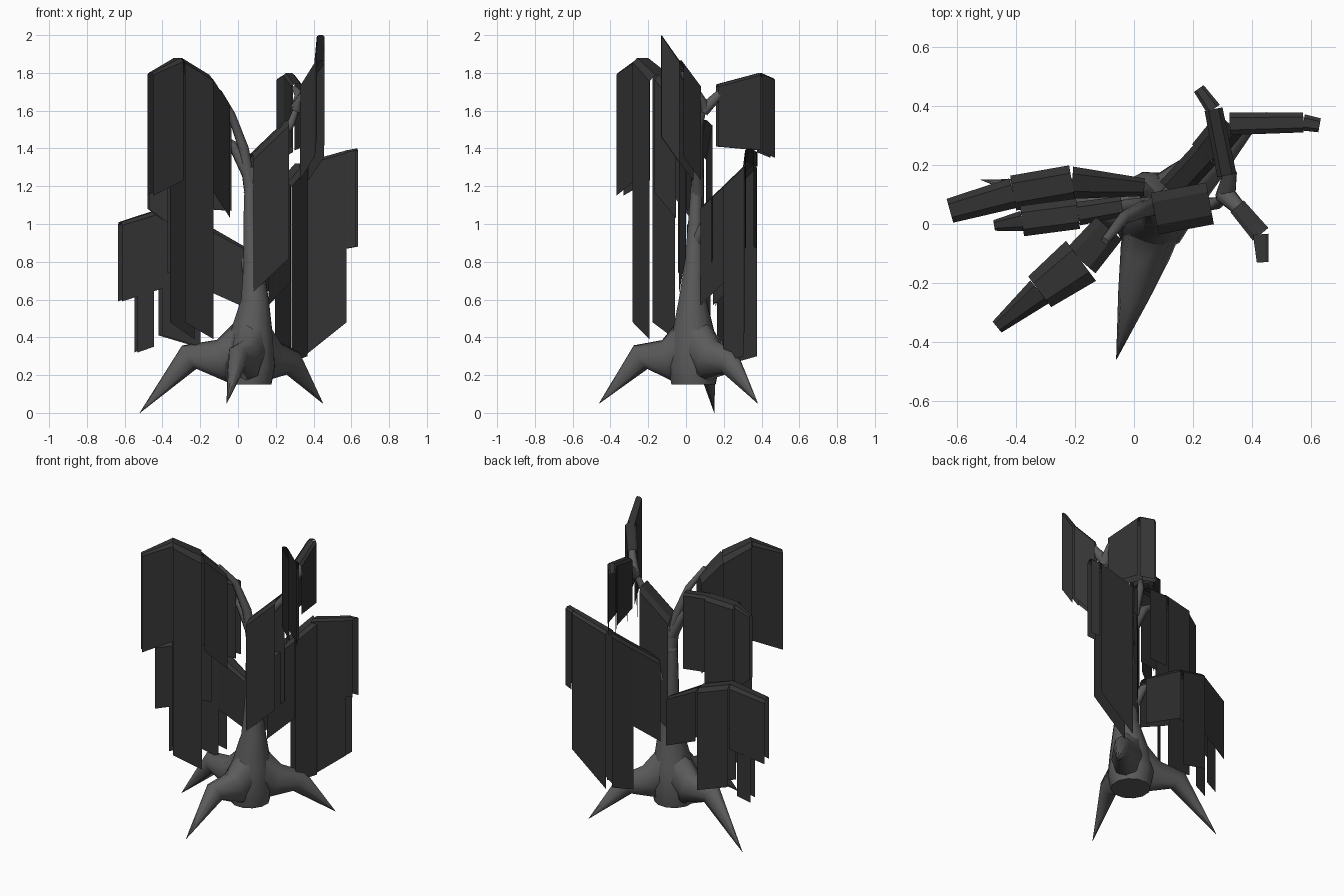
import bpy, bmesh, math
from mathutils import Vector

cube = bpy.data.objects.get("Cube")
if cube:
    bpy.data.objects.remove(cube)


def material(name, value):
    mat = bpy.data.materials.new(name)
    mat.use_nodes = True
    colour = (value, value, value, 1)
    mat.diffuse_color = colour
    mat.node_tree.nodes["Principled BSDF"].inputs["Base Color"].default_value = colour
    return mat


bark = material("grey bark", .105)
leaf = material("dark foliage", .034)


def finish(name, bm, mat, angle):
    bmesh.ops.recalc_face_normals(bm, faces=bm.faces)
    mesh = bpy.data.meshes.new(name)
    bm.to_mesh(mesh)
    bm.free()
    mesh.materials.append(mat)
    obj = bpy.data.objects.new(name, mesh)
    bpy.context.collection.objects.link(obj)
    bpy.ops.object.select_all(action='DESELECT')
    obj.select_set(True)
    bpy.context.view_layer.objects.active = obj
    bpy.ops.object.shade_smooth_by_angle(angle=math.radians(angle))


def tube(name, points, radii, sides=8, up=(.3, .95, .05), narrow=1):
    """Tube through the points, one radius for each; narrow squeezes it sideways of up."""
    bm = bmesh.new()
    points = [Vector(p) for p in points]
    last = len(points) - 1
    rings = []
    for i, (point, radius) in enumerate(zip(points, radii)):
        along = (points[min(i + 1, last)] - points[max(i - 1, 0)]).normalized()
        u = along.cross(Vector(up)).normalized()
        v = along.cross(u)
        angles = [math.tau * k / sides for k in range(sides)]
        rings.append([bm.verts.new(point + radius * (narrow * math.cos(a) * u + math.sin(a) * v))
                      for a in angles])
    for low, high in zip(rings, rings[1:]):
        for k in range(sides):
            n = (k + 1) % sides
            bm.faces.new((low[k], low[n], high[n], high[k]))
    bm.faces.new(rings[0])
    bm.faces.new(rings[-1])
    finish(name, bm, bark, 60)


def root(name, tip, knee_height):
    """Root that leaves the trunk, bends at a knee and sinks to a sharp tip."""
    base, tip = Vector((.075, .04, .38)), Vector(tip)
    shoulder, knee = base.lerp(tip, .27), base.lerp(tip, .56)
    shoulder.z, knee.z = .275, knee_height
    tube(name, (base, shoulder, knee, tip), (.14, .115, .073, .001),
         up=(0, 0, 1), narrow=.75)


def bough(name, *points):
    """Bare branch that thins evenly from the trunk outwards."""
    step = .02 / (len(points) - 1)
    tube(name, points, [.035 - step * i for i in range(len(points))])


def pair(value):
    """Start and end value; a single number holds for both."""
    return value if isinstance(value, tuple) else (value, value)


def curtain(name, ends, widths, drops):
    """Open trough upside down: a bevelled ridge with a sheet hanging on each side."""
    bm = bmesh.new()
    along = ends[1] - ends[0]
    side = Vector((along.y, -along.x, 0)).normalized()
    rows = []
    for point, w, drop in zip(ends, widths, drops):
        half = [(1, drop), (1, w * .4), (.55, 0)]
        outline = half + [(-s, depth) for s, depth in reversed(half)]
        rows.append([bm.verts.new(point + side * w * s - Vector((0, 0, depth)))
                     for s, depth in outline])
    first, second = rows
    for k in range(len(first) - 1):
        bm.faces.new((first[k], first[k + 1], second[k + 1], second[k]))
    finish(name, bm, leaf, 25)


def foliage(name, points, widths, drops):
    """Chain of curtains from the trunk outwards."""
    points = [Vector(p) for p in points]
    for i, (width, drop) in enumerate(zip(widths, drops)):
        curtain(f"{name}_{i + 1}", points[i:i + 2], pair(width), pair(drop))


# Trunk and spreading roots
tube("trunk",
     [(.06, .04, .15), (.06, .04, .25), (.07, .04, .4), (.09, .035, .6),
      (.08, .045, .8), (.065, .05, 1.05), (.065, .06, 1.3)],
     [.12, .14, .12, .075, .052, .036, .028], sides=12)
root("side_root", (-.52, .15, 0), .295)
root("front_root", (-.06, -.46, .05), .295)
root("back_root", (.45, .38, .05), .265)

# Bare boughs
bough("tall_bough", (.065, .06, 1.18), (.03, .05, 1.4), (-.035, .02, 1.58), (-.1, -.06, 1.7))
bough("inner_bough", (.06, .06, 1.15), (.17, .06, 1.4), (.28, .07, 1.53), (.32, .1, 1.64))
bough("back_fork", (.31, .09, 1.6), (.325, .17, 1.68), (.3, .24, 1.72))
bough("front_fork", (.31, .1, 1.61), (.36, .05, 1.7), (.41, -.02, 1.8))
bough("back_bough", (.08, .05, .9), (.14, .13, 1.04), (.23, .23, 1.16))
bough("side_bough", (.06, .06, 1.25), (-.03, .06, 1.42), (-.15, .04, 1.5))
bough("low_bough", (.08, .05, .65), (.03, .12, .82), (-.12, .13, .93))

# Foliage hanging from each bough
foliage("tall_foliage",
        [(-.085, -.015, 1.65), (-.18, -.125, 1.79), (-.32, -.23, 1.88), (-.465, -.35, 1.8)],
        [(.058, .065), (.085, .065), (.05, .024)], [.62, 1.4, .65])
foliage("low_foliage",
        [(.035, .125, .88), (-.21, .14, 1.02), (-.41, .105, 1.08), (-.625, .045, 1.01)],
        [(.03, .055), .06, (.052, .042)], [(.32, .35), .67, .42])
foliage("low_foliage_strip", [(-.455, .09, 1.04), (-.54, .07, 1.01)], [.04], [.69])
foliage("side_foliage",
        [(-.04, .06, 1.57), (-.19, .035, 1.58), (-.38, .01, 1.56), (-.475, -.005, 1.5)],
        [(.035, .04), .052, (.035, .018)], [.5, .82, (.55, .42)])
foliage("inner_foliage", [(.07, .035, 1.37), (.258, .07, 1.55)], [.072], [.73])
foliage("back_foliage",
        [(.125, .11, 1.1), (.24, .235, 1.22), (.325, .34, 1.32), (.575, .345, 1.39),
         (.63, .335, 1.4)],
        [.05, .056, (.038, .034), (.028, .024)], [.53, (.95, 1.02), (1.04, .91), .52])
foliage("back_fork_foliage",
        [(.315, .165, 1.74), (.27, .39, 1.8), (.22, .46, 1.77)],
        [(.033, .031), (.026, .02)], [(.33, .41), .42])
foliage("front_fork_foliage",
        [(.35, .06, 1.74), (.43, -.035, 1.865), (.437, -.13, 2)],
        [(.03, .034), (.026, .02)], [.51, .54])
